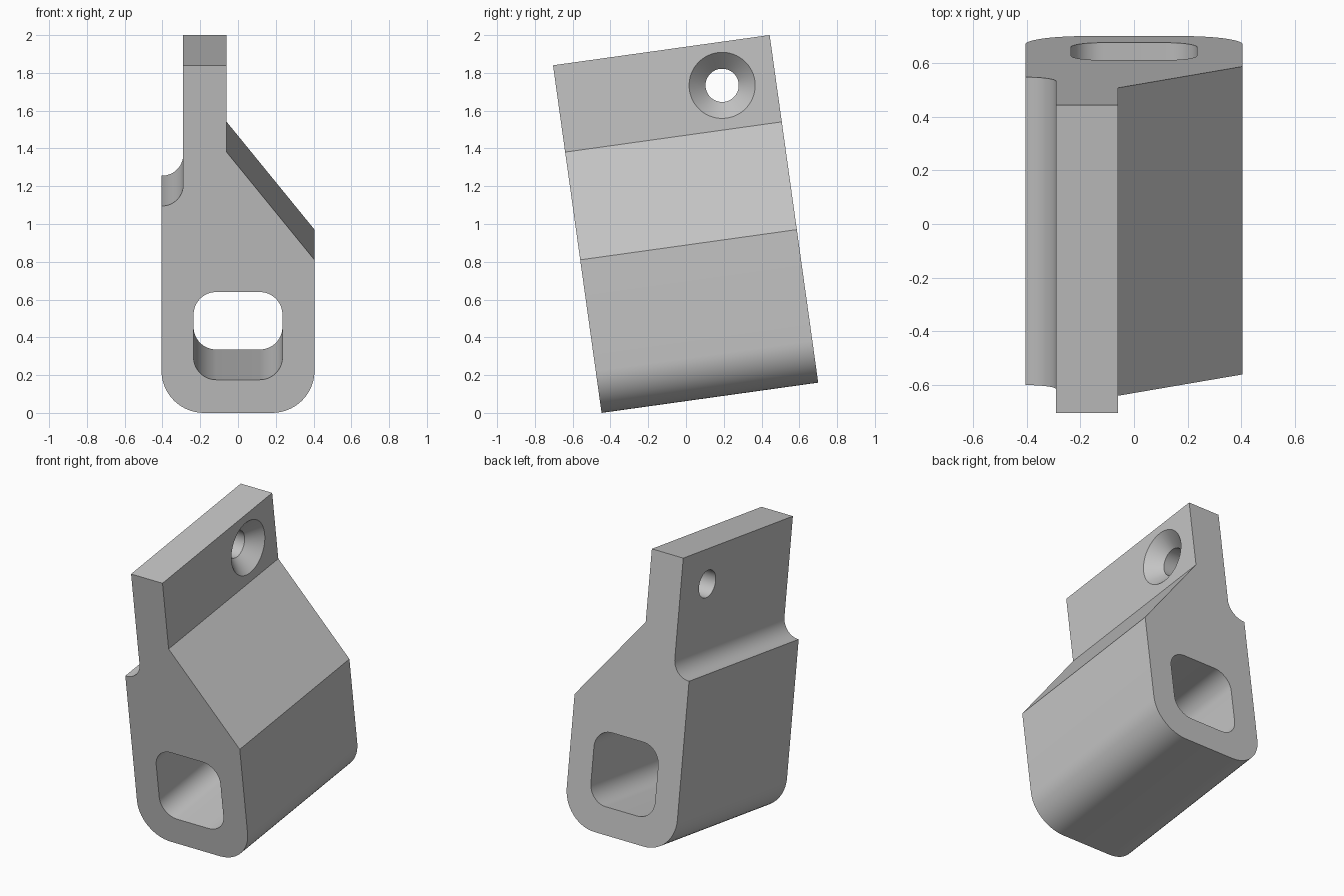
import bpy
import bmesh
from math import sin, cos, pi, radians
from mathutils import Matrix, Vector

if "Cube" in bpy.data.objects:
    bpy.data.objects.remove(bpy.data.objects["Cube"], do_unlink=True)

HALF = 0.405            # half width of the block
DEPTH = 1.158           # extrusion length
PLATE_L, PLATE_R = -0.29, -0.06
TILT = radians(7.95)

grey = bpy.data.materials.new("plain grey")
grey.use_nodes = True
grey.diffuse_color = (0.55, 0.55, 0.55, 1)
grey.node_tree.nodes["Principled BSDF"].inputs["Base Color"].default_value = (0.55, 0.55, 0.55, 1)


def outline(corners, steps=14):
    """Closed outline; each corner is (x, z, radius), rounded where radius > 0."""
    pts = []
    for i, (x, z, r) in enumerate(corners):
        p = Vector((x, z))
        if not r:
            pts.append(p)
            continue
        d1 = (Vector(corners[i - 1][:2]) - p).normalized()
        d2 = (Vector(corners[(i + 1) % len(corners)][:2]) - p).normalized()
        for k in range(steps + 1):
            a = k / steps * pi / 2
            pts.append(p + r * (d1 * (1 - sin(a)) + d2 * (1 - cos(a))))
    return pts


def loft(name, rings):
    """Closed solid through successive rings of 3D points."""
    bm = bmesh.new()
    loops = [[bm.verts.new(p) for p in ring] for ring in rings]
    n = len(loops[0])
    for a, b in zip(loops, loops[1:]):
        for i in range(n):
            j = (i + 1) % n
            bm.faces.new((a[i], a[j], b[j], b[i]))
    bm.faces.new(loops[0])
    bm.faces.new(loops[-1])
    bmesh.ops.recalc_face_normals(bm, faces=bm.faces[:])
    mesh = bpy.data.meshes.new(name)
    bm.to_mesh(mesh)
    bm.free()
    mesh.materials.append(grey)
    obj = bpy.data.objects.new(name, mesh)
    bpy.context.collection.objects.link(obj)
    return obj


def prism(name, pts, y0, y1):
    return loft(name, [[(p.x, y, p.y) for p in pts] for y in (y0, y1)])


# Bracket body: rounded base, sloped shoulder, upright plate, coved ledge
bracket = prism("bracket_body", outline([
    (-HALF, 0, 0.225), (HALF, 0, 0.225), (HALF, 0.818, 0),
    (PLATE_R, 1.394, 0), (PLATE_R, 1.858, 0), (PLATE_L, 1.858, 0),
    (PLATE_L, 1.106, 0.113), (-HALF, 1.106, 0)]), 0, DEPTH)

# Rounded square tunnel through the base
tunnel = prism("tunnel_cutter", outline([
    (-0.235, 0.177, 0.12), (0.235, 0.177, 0.12),
    (0.235, 0.646, 0.12), (-0.235, 0.646, 0.12)]), -0.2, DEPTH + 0.2)

# Countersunk screw hole through the plate
HOLE_Y, HOLE_Z, R_IN, R_OUT = 0.872, 1.629, 0.088, 0.175
profile = [(PLATE_L - 0.1, R_IN), (PLATE_R - (R_OUT - R_IN), R_IN), (PLATE_R + 0.02, R_OUT + 0.02)]
SEG = 64
screw_hole = loft("screw_hole_cutter", [
    [(x, HOLE_Y + r * cos(2 * pi * k / SEG), HOLE_Z + r * sin(2 * pi * k / SEG)) for k in range(SEG)]
    for x, r in profile])

# Cut the openings, then drop the cutters
bpy.context.view_layer.objects.active = bracket
for cutter in (tunnel, screw_hole):
    mod = bracket.modifiers.new("cut", "BOOLEAN")
    mod.operation = "DIFFERENCE"
    mod.solver = "EXACT"
    mod.object = cutter
    bpy.ops.object.modifier_apply(modifier=mod.name)
    bpy.data.objects.remove(cutter, do_unlink=True)

# Lean the part back and set it on the ground
bracket.data.transform(Matrix.Translation((0, -0.447, 0)) @ Matrix.Rotation(TILT, 4, "X"))

bpy.ops.object.select_all(action="DESELECT")
bracket.select_set(True)
bpy.ops.object.shade_smooth_by_angle(angle=radians(25))
